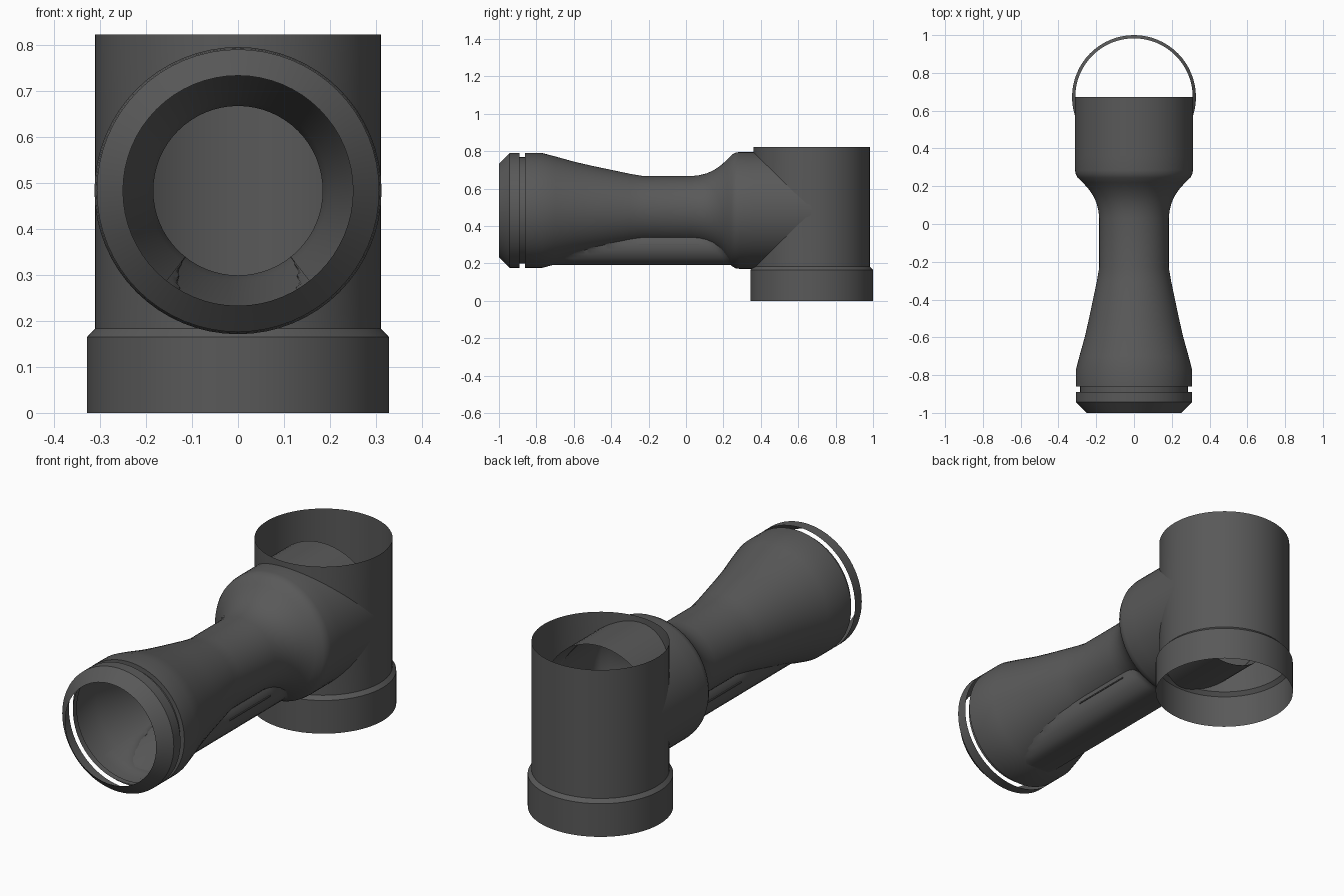
import bpy, bmesh, math
from mathutils import Vector

cube = bpy.data.objects.get("Cube")
if cube:
    bpy.data.objects.remove(cube)

SEG = 64
AXIS_Z = 0.483      # height of the horizontal tube axis
POST_Y = 0.672      # centre of the vertical pipe
POST_R = 0.311

grey = bpy.data.materials.new("dark_grey")
grey.use_nodes = True
colour = (0.1, 0.1, 0.1, 1)
grey.diffuse_color = colour
bsdf = grey.node_tree.nodes["Principled BSDF"]
bsdf.inputs["Base Color"].default_value = colour
bsdf.inputs["Roughness"].default_value = 0.6


def finish(name, bm):
    bmesh.ops.remove_doubles(bm, verts=bm.verts, dist=1e-5)
    bmesh.ops.recalc_face_normals(bm, faces=bm.faces)
    mesh = bpy.data.meshes.new(name)
    bm.to_mesh(mesh)
    bm.free()
    mesh.materials.append(grey)
    ob = bpy.data.objects.new(name, mesh)
    bpy.context.collection.objects.link(ob)
    bpy.ops.object.select_all(action='DESELECT')
    ob.select_set(True)
    bpy.context.view_layer.objects.active = ob
    bpy.ops.object.shade_smooth_by_angle(angle=math.radians(30))
    return ob


def loft(bm, rows, closed):
    """Skin neighbouring rows of points with quads."""
    grid = [[bm.verts.new(p) for p in row] for row in rows]
    n = len(rows[0])
    for a, b in zip(grid, grid[1:]):
        for i in range(n if closed else n - 1):
            j = (i + 1) % n
            bm.faces.new((a[i], a[j], b[j], b[i]))


def ring(place, r, t):
    angles = [2 * math.pi * i / SEG for i in range(SEG)]
    return [place(r * math.cos(a), r * math.sin(a), t) for a in angles]


def along_y(u, v, t):
    return (u, t, AXIS_Z + v)


def along_z(u, v, t):
    return (u, POST_Y + v, t)


def lathe(name, profile, place):
    bm = bmesh.new()
    loft(bm, [ring(place, r, t) for t, r in profile], True)
    return finish(name, bm)


# Horizontal tube: bell, narrow neck, flare and collar, open at both ends
TUBE = [(-0.86, 0.285), (-0.86, 0.307), (-0.77, 0.307), (-0.7, 0.289),
        (-0.6, 0.261), (-0.5, 0.238), (-0.4, 0.217), (-0.3, 0.196),
        (-0.23, 0.184), (0.03, 0.184), (0.07, 0.188), (0.11, 0.198),
        (0.15, 0.216), (0.19, 0.244), (0.22, 0.272), (0.245, 0.298),
        (0.265, 0.309), (0.285, 0.312), (0.36, 0.312), (POST_Y, 0.312)]
lathe("horizontal_tube", TUBE, along_y)

# Front lip and the recessed band that leaves a narrow gap behind it
lathe("front_lip", [(-1, 0.25), (-0.943, 0.307), (-0.89, 0.307)], along_y)
lathe("groove_band", [(-0.89, 0.285), (-0.86, 0.285)], along_y)

# Wider socket at the foot of the vertical pipe
lathe("bottom_socket", [(0, 0.328), (0.165, 0.328), (0.183, POST_R)], along_z)

# Vertical pipe: full back half, front half opened where the tube enters
bm = bmesh.new()
Z_LOW, Z_HIGH = 0.183, 0.822


def arc(start, height):
    pts = []
    for i in range(SEG // 2 + 1):
        a = start + 2 * math.pi * i / SEG
        x = POST_R * math.cos(a)
        pts.append((x, POST_Y + POST_R * math.sin(a), height(x)))
    return pts


def opening(sign):
    return lambda x: AXIS_Z + sign * math.sqrt(max(POST_R ** 2 - x * x, 0))


def flat(z):
    return lambda x: z


loft(bm, [arc(0, flat(Z_LOW)), arc(0, flat(AXIS_Z)), arc(0, flat(Z_HIGH))], False)
# the lowest point of the opening dips just under the socket edge
low = opening(-1)
loft(bm, [arc(math.pi, lambda x: min(Z_LOW, low(x))), arc(math.pi, low)], False)
loft(bm, [arc(math.pi, opening(1)), arc(math.pi, flat(Z_HIGH))], False)
bmesh.ops.dissolve_degenerate(bm, edges=bm.edges, dist=1e-5)
finish("vertical_pipe", bm)


# Rounded keel under the neck, tucked into the tube wherever the tube is wider
def tube_radius(y):
    for (y0, r0), (y1, r1) in zip(TUBE[1:], TUBE[2:]):
        if y0 <= y <= y1:
            return r0 + (r1 - r0) * (y - y0) / (y1 - y0)
    return TUBE[-1][1]


half = [(0.11, 0.345), (0.122, 0.325), (0.128, 0.3), (0.127, 0.275),
        (0.12, 0.25), (0.107, 0.228), (0.088, 0.208), (0.063, 0.196), (0.03, 0.192)]
section = half + [(0, 0.191)] + [(-x, z) for x, z in reversed(half)]
rows = []
for k in range(53):
    y = -0.78 + 0.02 * k
    reach = tube_radius(y) - 0.003
    row = []
    for x, z in section:
        d = Vector((x, z - AXIS_Z))
        if d.length < reach:
            d = d.normalized() * reach
        row.append((d.x, y, AXIS_Z + d.y))
    rows.append(row)
bm = bmesh.new()
loft(bm, rows, False)
finish("neck_keel", bm)

# Thin seam strip on each side of the keel
for side, label in ((1, "left"), (-1, "right")):
    bm = bmesh.new()
    bmesh.ops.create_cube(bm, size=1)
    for v in bm.verts:
        v.co = (side * 0.128 + v.co.x * 0.008, -0.09 + v.co.y * 0.32, 0.3 + v.co.z * 0.006)
    finish(label + "_seam", bm)
